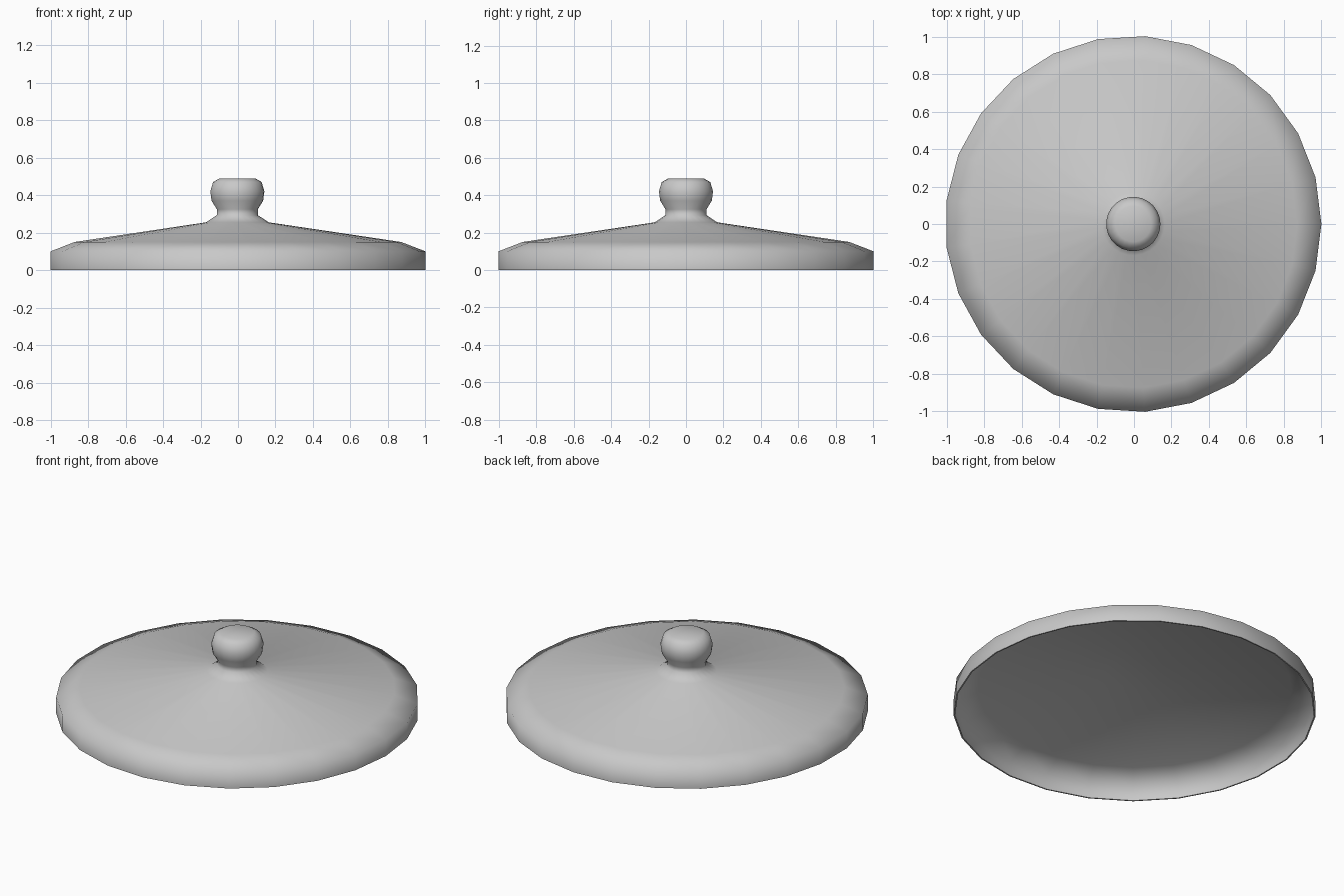
import bpy, bmesh, math
from mathutils import Matrix

cube = bpy.data.objects.get("Cube")
if cube:
    bpy.data.objects.remove(cube, do_unlink=True)

SIDES = 25
OFFSET_X = -0.004   # an odd-sided disc is not symmetric about its axis

grey = bpy.data.materials.new("plain_grey")
grey.use_nodes = True
colour = (0.58, 0.58, 0.58, 1)
grey.diffuse_color = colour
grey.node_tree.nodes["Principled BSDF"].inputs["Base Color"].default_value = colour


def lathe(name, profile):
    """Turn a (radius, height) profile around the vertical axis."""
    bm = bmesh.new()
    verts = [bm.verts.new((r, 0, z)) for r, z in profile]
    edges = [bm.edges.new(pair) for pair in zip(verts, verts[1:])]
    bmesh.ops.spin(bm, geom=verts + edges, cent=(0, 0, 0), axis=(0, 0, 1),
                   angle=math.tau, steps=SIDES, use_merge=False)
    bmesh.ops.remove_doubles(bm, verts=bm.verts[:], dist=0.0005)
    bmesh.ops.dissolve_degenerate(bm, edges=bm.edges[:], dist=0.0001)
    bmesh.ops.recalc_face_normals(bm, faces=bm.faces[:])
    bm.transform(Matrix.Translation((OFFSET_X, 0, 0)))
    mesh = bpy.data.meshes.new(name)
    bm.to_mesh(mesh)
    bm.free()
    mesh.materials.append(grey)
    obj = bpy.data.objects.new(name, mesh)
    bpy.context.collection.objects.link(obj)
    bpy.ops.object.select_all(action="DESELECT")
    obj.select_set(True)
    bpy.context.view_layer.objects.active = obj
    bpy.ops.object.shade_smooth_by_angle(angle=math.radians(80))
    return obj


# Knob, neck and sloping top flow into one outer surface
knob = [(0, 0.49), (0.095, 0.49), (0.13, 0.47), (0.145, 0.42),
        (0.138, 0.37), (0.11, 0.325), (0.11, 0.293)]
top = [(0.168, 0.255), (0.875, 0.15), (1.004, 0.1), (1.004, 0)]

# Thin hollow underside, closed below the knob
underside = [(0.996, 0), (0.996, 0.092), (0.872, 0.14),
             (0.168, 0.245), (0, 0.25)]

lathe("lid", knob + top + underside)
